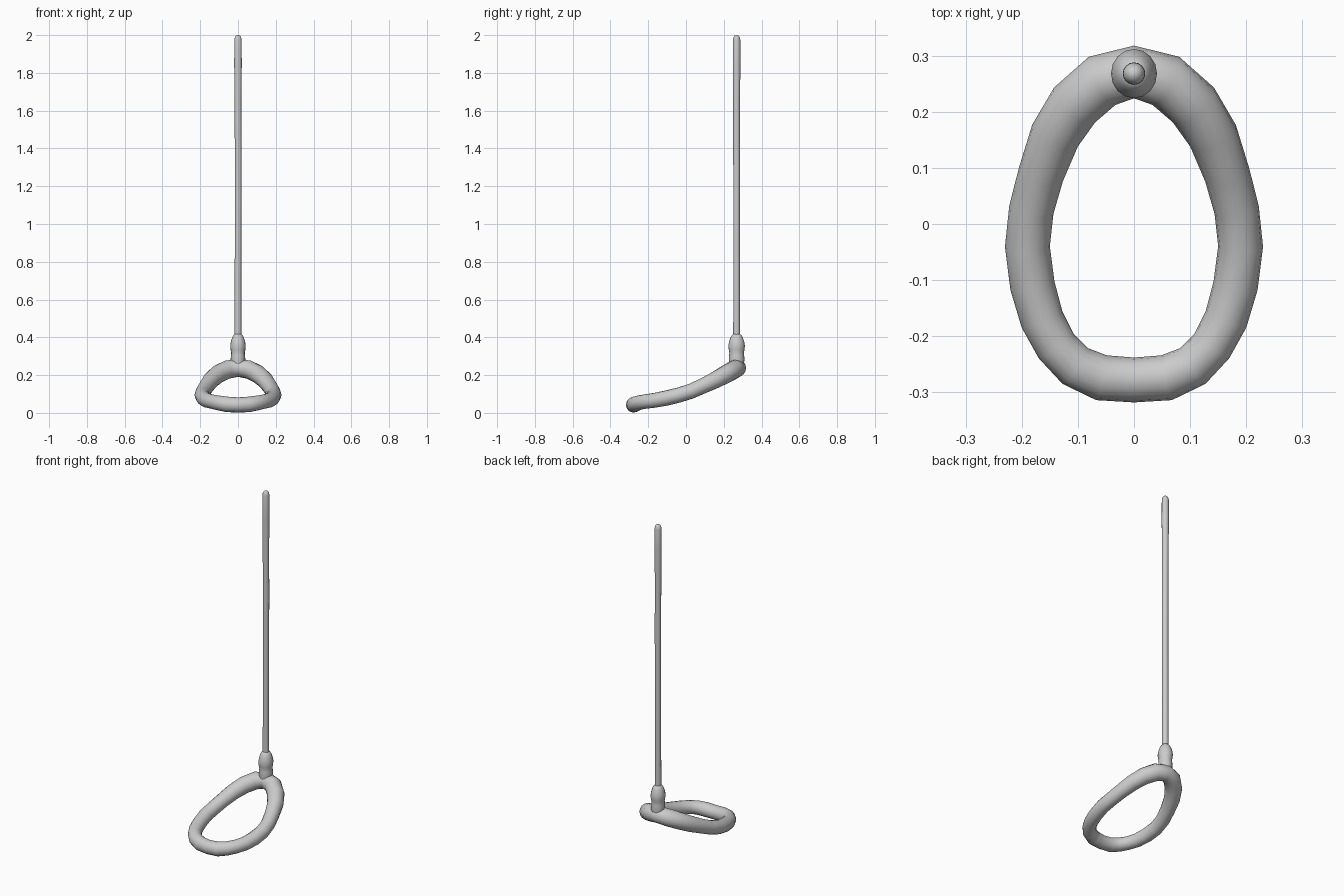
import bpy, bmesh, math
from mathutils import Vector

if "Cube" in bpy.data.objects:
    bpy.data.objects.remove(bpy.data.objects["Cube"])


def sweep(name, path, radii, sides, closed=False, ref=Vector((0, 0, 1)), squash=1.0):
    """Tube along a path; squash scales the section along the second axis."""
    bm = bmesh.new()
    n = len(path)
    pts = [Vector(p) for p in path]
    rings = []
    for i, p in enumerate(pts):
        a = pts[(i - 1) % n] if closed or i > 0 else p
        b = pts[(i + 1) % n] if closed or i < n - 1 else p
        t = (b - a).normalized()
        u = ref.cross(t).normalized()
        v = t.cross(u)
        rings.append([bm.verts.new(p + radii[i] * (u * math.cos(k * math.tau / sides)
                      + v * squash * math.sin(k * math.tau / sides))) for k in range(sides)])
    for i in range(n if closed else n - 1):
        r, s = rings[i], rings[(i + 1) % n]
        for k in range(sides):
            j = (k + 1) % sides
            bm.faces.new((r[k], r[j], s[j], s[k]))
    if not closed:
        bm.faces.new(rings[0][::-1])
        bm.faces.new(rings[-1])
    bmesh.ops.recalc_face_normals(bm, faces=bm.faces)
    me = bpy.data.meshes.new(name)
    bm.to_mesh(me)
    bm.free()
    ob = bpy.data.objects.new(name, me)
    bpy.context.collection.objects.link(ob)
    bpy.ops.object.select_all(action='DESELECT')
    ob.select_set(True)
    bpy.context.view_layer.objects.active = ob
    bpy.ops.object.shade_smooth_by_angle(angle=math.radians(50))
    return ob


# hoop: half centreline from the high back to the low front, then mirrored
half = [(0, .271, .238), (.057, .255, .229), (.106, .212, .205), (.141, .157, .175),
        (.166, .088, .142), (.183, .025, .114), (.19, -.04, .094), (.181, -.11, .077),
        (.164, -.17, .066), (.139, -.217, .060), (.105, -.253, .053), (.058, -.274, .045),
        (0, -.278, .042)]
loop = half + [(-x, y, z) for x, y, z in half[-2:0:-1]]
half_r = [.047, .049, .048, .045, .041, .040, .040, .040, .039, .038, .039, .041, .040]
sweep("hoop", loop, half_r + half_r[-2:0:-1], 16, closed=True)

Y = .268
# socket: waisted collar between hoop and pole
collar = [(.24, .036), (.265, .037), (.285, .039), (.305, .037), (.318, .036), (.335, .039),
          (.355, .041), (.375, .038), (.395, .032), (.41, .025), (.418, .016)]
sweep("socket", [(0, Y, z) for z, r in collar], [r for z, r in collar], 16,
      ref=Vector((0, 1, 0)), squash=1.07)

# pole: thin, slightly uneven stick with a rounded tip
pole = [(0, .39, .018), (0, .7, .0175), (.001, 1.1, .0175), (.001, 1.4, .018), (0, 1.65, .018),
        (0, 1.84, .020), (0, 1.975, .0195), (0, 1.99, .016), (0, 1.997, .010), (0, 2.0, .003)]
sweep("pole", [(x, Y, z) for x, z, r in pole], [r for x, z, r in pole], 16,
      ref=Vector((0, 1, 0)))
